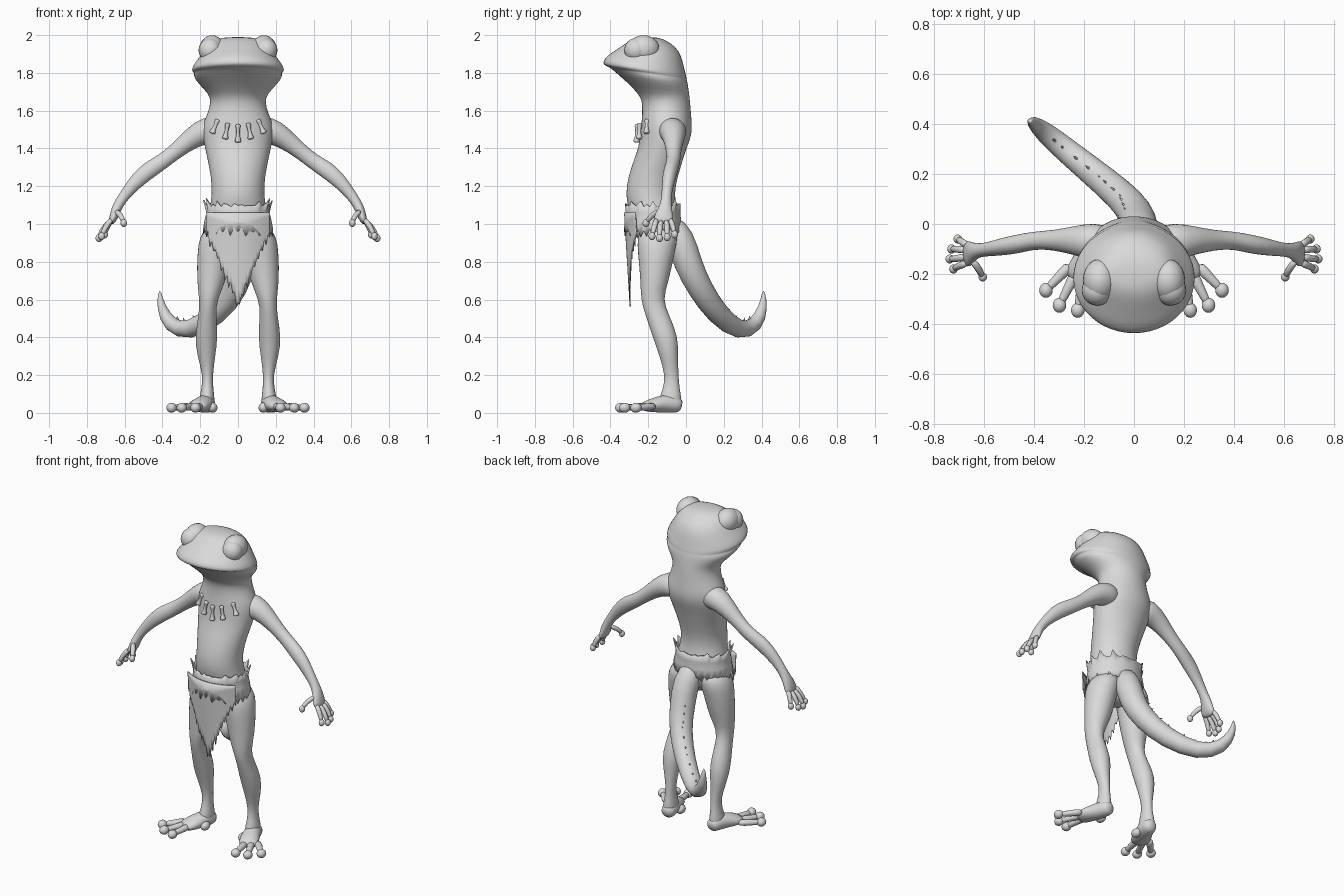
import bpy, bmesh, math, random
from mathutils import Vector

random.seed(4)
cube = bpy.data.objects.get("Cube")
if cube:
    bpy.data.objects.remove(cube)

GREY = (0.7, 0.7, 0.7, 1)
mat = bpy.data.materials.new("plain grey")
mat.use_nodes = True
mat.diffuse_color = GREY
mat.node_tree.nodes["Principled BSDF"].inputs["Base Color"].default_value = GREY


def finish(bm, name, mirror=False, subdiv=1, thick=0, smooth=True):
    bmesh.ops.recalc_face_normals(bm, faces=bm.faces)
    mesh = bpy.data.meshes.new(name)
    bm.to_mesh(mesh)
    bm.free()
    mesh.materials.append(mat)
    for p in mesh.polygons:
        p.use_smooth = smooth
    ob = bpy.data.objects.new(name, mesh)
    bpy.context.collection.objects.link(ob)
    if thick:
        ob.modifiers.new("thickness", "SOLIDIFY").thickness = thick
    if subdiv:
        m = ob.modifiers.new("subdivision", "SUBSURF")
        m.levels = m.render_levels = subdiv
    if mirror:
        ob.modifiers.new("mirror", "MIRROR")
    return ob


def skin(name, rings, **kw):
    """Bridge a list of equal rings and cap both ends."""
    bm = bmesh.new()
    loops = [[bm.verts.new(p) for p in ring] for ring in rings]
    n = len(loops[0])
    for a, b in zip(loops, loops[1:]):
        for i in range(n):
            bm.faces.new((a[i], a[(i + 1) % n], b[(i + 1) % n], b[i]))
    bm.faces.new(loops[0])
    bm.faces.new(loops[-1])
    return finish(bm, name, **kw)


def circle(n):
    return [(math.cos(2 * math.pi * i / n), math.sin(2 * math.pi * i / n)) for i in range(n)]


def stack(name, levels, sides=20, **kw):
    """Horizontal oval sections: centre x, height, half width, front y, back y, tilt."""
    rings = []
    for x, z, rx, yf, yb, tilt in levels:
        yc, ry = (yf + yb) / 2, (yb - yf) / 2
        rings.append([(x + c * rx * 1.02, yc + s * ry * 1.02, z - s * tilt) for c, s in circle(sides)])
    return skin(name, rings, **kw)


def tube(name, path, ref=(0, 1, 0), sides=12, **kw):
    """Sections square to a path of (x, y, z, radius across, radius along ref)."""
    pts = [Vector(p[:3]) for p in path]
    rings = []
    for i, p in enumerate(path):
        t = (pts[min(i + 1, len(pts) - 1)] - pts[max(i - 1, 0)]).normalized()
        u = Vector(ref).cross(t).normalized()
        v = t.cross(u)
        rb = p[4] if len(p) > 4 else p[3]
        rings.append([pts[i] + u * c * p[3] * 1.04 + v * s * rb * 1.04 for c, s in circle(sides)])
    return skin(name, rings, **kw)


def ball(name, loc, size, mirror=True):
    bm = bmesh.new()
    bmesh.ops.create_uvsphere(bm, u_segments=20, v_segments=12, radius=1)
    for v in bm.verts:
        v.co = Vector(loc) + Vector(a * b for a, b in zip(v.co, size))
    return finish(bm, name, mirror=mirror, subdiv=0)


# Torso, neck and head in one skin
body = [
    (.84, .05, -.20, -.08, 0), (.90, .13, -.25, -.05, 0), (.97, .165, -.27, -.03, 0),
    (1.05, .155, -.29, -.04, 0), (1.12, .14, -.315, -.06, 0), (1.2, .135, -.315, -.06, 0),
    (1.3, .15, -.29, -.03, 0), (1.4, .172, -.25, 0, 0), (1.47, .185, -.24, .03, 0),
    (1.53, .185, -.235, .03, 0), (1.58, .16, -.23, .025, 0), (1.65, .14, -.23, .02, 0),
    (1.69, .155, -.25, .015, 0), (1.74, .205, -.315, .01, .015), (1.785, .237, -.385, .005, .03),
    (1.80, .224, -.40, 0, .03), (1.81, .246, -.435, 0, .03), (1.84, .235, -.437, -.01, .025),
    (1.88, .205, -.41, -.02, .015), (1.92, .175, -.37, -.04, 0), (1.955, .15, -.32, -.08, 0),
    (1.98, .12, -.28, -.12, 0), (1.99, .05, -.24, -.17, 0),
]
stack("body", [(0,) + lv for lv in body], sides=24)

# Bulging eyes with lids sweeping back
ball("eyes", (.147, -.265, 1.92), (.062, .062, .064))
ball("eyelids", (.137, -.225, 1.925), (.068, .085, .074))

# Legs
stack("legs", [
    (.09, 1.0, .07, -.23, -.06, 0), (.11, .93, .095, -.26, -.04, 0), (.125, .85, .09, -.255, -.06, 0),
    (.14, .7, .079, -.24, -.09, 0), (.157, .6, .046, -.24, -.125, 0), (.162, .52, .045, -.215, -.09, 0),
    (.168, .4, .062, -.175, -.04, 0), (.168, .3, .047, -.14, -.043, 0), (.16, .2, .026, -.11, -.04, 0),
    (.162, .13, .03, -.12, -.035, 0), (.165, .06, .045, -.15, -.02, 0), (.165, .02, .03, -.12, -.03, 0),
], sides=16, mirror=True)

# Feet and round-tipped toes
tube("feet", [
    (.158, -.02, .035, .03, .03), (.16, -.05, .045, .045, .045), (.175, -.11, .05, .05, .05),
    (.205, -.18, .04, .06, .036), (.235, -.235, .03, .055, .022),
], ref=(0, 0, 1), mirror=True)
for i, (x, y) in enumerate([(.225, -.345), (.298, -.325), (.352, -.265)]):
    base = Vector((.2 + .025 * i, -.2 + .02 * i, .035))
    tip = Vector((x, y, .027))
    mid = base.lerp(tip, .6)
    tube(f"toe_{i + 1}", [(*base, .03, .025), (*mid, .018, .017), (*tip, .018)],
         ref=(0, 0, 1), sides=8, mirror=True)
    ball(f"toe_pad_{i + 1}", tip, (.027, .03, .026))
ball("inner_toe", (.135, -.14, .028), (.026, .035, .027))

# Arms
tube("arms", [
    (.08, -.08, 1.49, .07, .07), (.17, -.07, 1.50, .075, .075), (.245, -.065, 1.455, .055, .055),
    (.33, -.065, 1.385, .04, .038), (.4, -.065, 1.33, .04, .035), (.465, -.08, 1.29, .045, .037),
    (.52, -.09, 1.245, .042, .035), (.575, -.1, 1.185, .032, .028), (.62, -.105, 1.125, .026, .026),
    (.645, -.11, 1.08, .026, .036), (.66, -.12, 1.03, .022, .053), (.675, -.122, 1.0, .014, .048),
], sides=14, mirror=True)

# Fingers and thumb
hand = [((.665, -.155, 1.03), (.702, -.168, .985), (.722, -.18, .935)),
        ((.67, -.13, 1.02), (.715, -.14, .98), (.737, -.14, .925)),
        ((.67, -.105, 1.02), (.71, -.1, .985), (.73, -.1, .93)),
        ((.665, -.085, 1.03), (.692, -.07, .99), (.705, -.06, .945)),
        ((.65, -.14, 1.07), (.617, -.185, 1.045), (.605, -.212, 1.005))]
for i, (a, b, c) in enumerate(hand):
    name = "thumb" if i == 4 else f"finger_{i + 1}"
    tube(name, [(*a, .018), (*b, .014), (*c, .014)], sides=8, mirror=True)
    ball(name + "_pad", c, (.017, .018, .021))

# Tail curling up at the end, with a row of small ridge spikes
tail = [
    (.0, -.10, 1.02, .06), (.02, -.03, .93, .078), (.02, .01, .785, .074), (-.01, .075, .655, .066),
    (-.11, .165, .52, .059), (-.26, .285, .425, .05), (-.36, .37, .46, .043),
    (-.41, .412, .56, .024), (-.415, .41, .65, .006),
]
side = Vector((.65, .76, 0))
tube("tail", tail, ref=side, sides=14)
for i in range(2, 6):
    a, b = Vector(tail[i][:3]), Vector(tail[i + 1][:3])
    t = (b - a).normalized()
    up = side.cross(t).normalized()
    if up.z < 0:
        up = -up
    for k in (0, .33, .66):
        r = tail[i][3] * (1 - k) + tail[i + 1][3] * k
        foot = a.lerp(b, k) + up * r * .85
        tube(f"tail_spike_{i}_{int(k * 9)}",
             [(*foot, .012, .008), (*(foot + up * .026 + t * .012), .001)],
             ref=side, sides=6, subdiv=0)

# Ragged waistband
bm = bmesh.new()
N = 56
cols = []
for i, (c, s) in enumerate(circle(N)):
    jag = random.uniform(0, .02) + (.028 if i % 4 == 0 and abs(c) > .6 else 0)
    low = random.uniform(.93, .96) + (.03 if i % 2 else 0)
    col = []
    for z, grow in ((low, .02), (1.02, .01), (1.06, 0), (1.09 + jag, jag * .5)):
        col.append(bm.verts.new((c * (.167 + grow), -.175 + s * (.145 + grow * .4), z)))
    cols.append(col)
for i in range(N):
    a, b = cols[i], cols[(i + 1) % N]
    for j in range(3):
        bm.faces.new((a[j], b[j], b[j + 1], a[j + 1]))
finish(bm, "waistband", subdiv=0, thick=.006)

# Torn front apron tapering to a point
bm = bmesh.new()
cols = []
for i in range(35):
    x = -.17 + .01 * i
    low = .56 + 2.25 * abs(x) + (random.uniform(.02, .05) if i % 2 else random.uniform(-.02, .01))
    col = []
    for j in range(7):
        z = 1.06 + (low - 1.06) * j / 6
        col.append(bm.verts.new((x, -.328 + 2 * x * x + .06 * (1.06 - z), z)))
    cols.append(col)
for a, b in zip(cols, cols[1:]):
    for j in range(6):
        bm.faces.new((a[j], b[j], b[j + 1], a[j + 1]))
finish(bm, "apron", subdiv=0, thick=.006)

# Necklace of five hanging bones
for i in range(-2, 3):
    top = Vector((i * .053, -.258 + .013 * i * i, 1.53 + .006 * i * i))
    drop = Vector((i * .016, -.004, -.1 + .012 * abs(i)))
    tube(f"necklace_bone_{i + 3}",
         [(*(top + drop * k), r) for k, r in
          ((0, .012), (.12, .016), (.28, .009), (.72, .01), (.88, .02), (1, .015))],
         sides=8)
